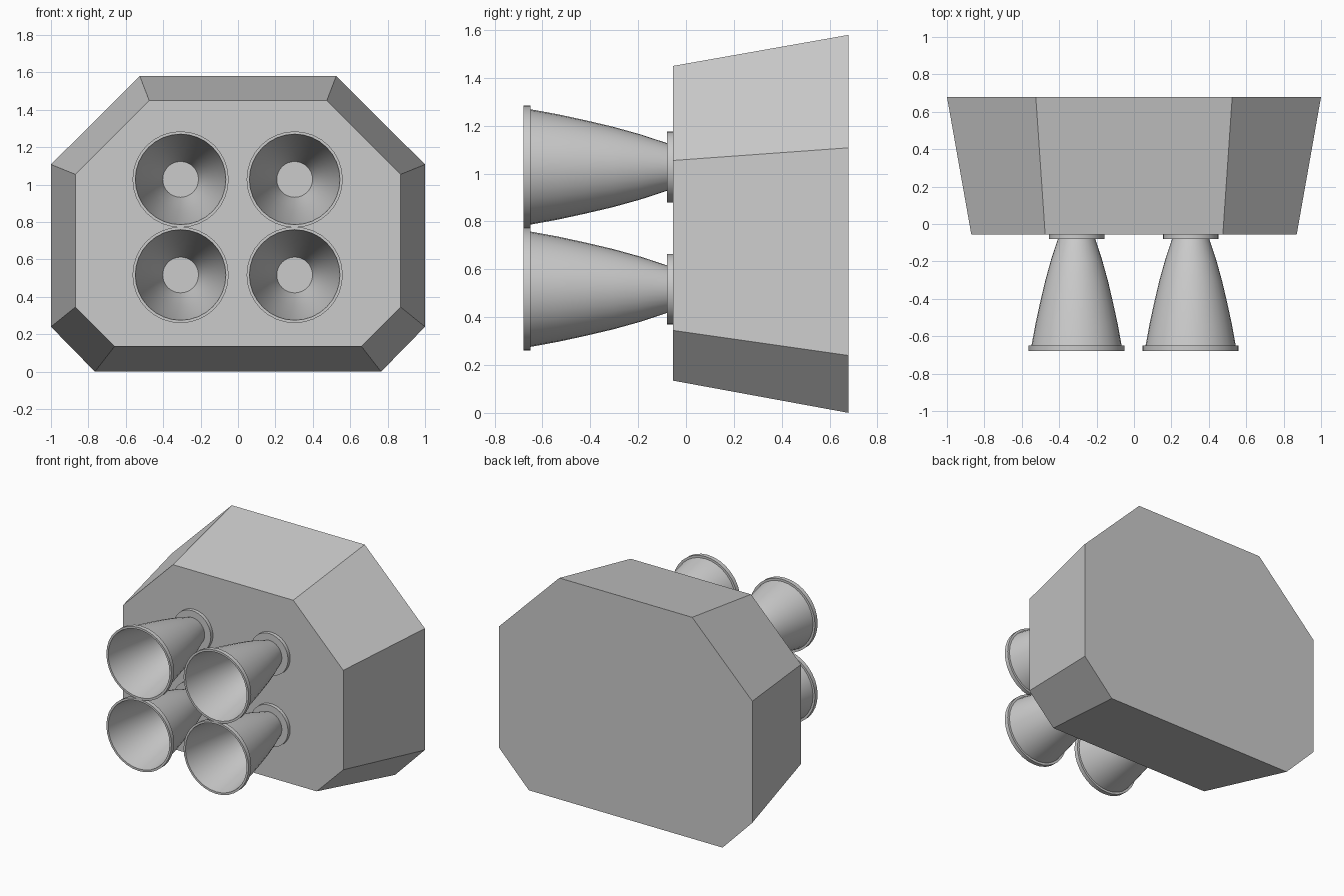
import bpy, bmesh, math

if "Cube" in bpy.data.objects:
    bpy.data.objects.remove(bpy.data.objects["Cube"])


def finish(name, bm, smooth=False):
    bmesh.ops.recalc_face_normals(bm, faces=bm.faces)
    mesh = bpy.data.meshes.new(name)
    bm.to_mesh(mesh)
    bm.free()
    obj = bpy.data.objects.new(name, mesh)
    bpy.context.collection.objects.link(obj)
    if smooth:
        bpy.ops.object.select_all(action='DESELECT')
        obj.select_set(True)
        bpy.context.view_layer.objects.active = obj
        bpy.ops.object.shade_smooth_by_angle(angle=math.radians(30))
    return obj


def mirrored(half):
    # half outline from bottom to top on +x, completed on -x
    return half + [(-x, z) for x, z in reversed(half)]


def loft(name, y0, half0, y1, half1):
    bm = bmesh.new()
    a = [bm.verts.new((x, y0, z)) for x, z in mirrored(half0)]
    b = [bm.verts.new((x, y1, z)) for x, z in mirrored(half1)]
    bm.faces.new(a)
    bm.faces.new(b)
    n = len(a)
    for i in range(n):
        j = (i + 1) % n
        bm.faces.new((a[i], a[j], b[j], b[i]))
    return finish(name, bm)


def lathe(name, profile, closed, cx, cz, segments=32):
    # revolve (radius, y) points around a y-parallel axis
    bm = bmesh.new()
    rings = []
    for r, y in profile:
        rings.append([bm.verts.new((cx + r * math.cos(2 * math.pi * k / segments), y,
                                    cz + r * math.sin(2 * math.pi * k / segments)))
                      for k in range(segments)])
    pairs = list(zip(rings, rings[1:]))
    if closed:
        pairs.append((rings[-1], rings[0]))
    else:
        bm.faces.new(rings[0])
        bm.faces.new(rings[-1])
    for p, q in pairs:
        for k in range(segments):
            m = (k + 1) % segments
            bm.faces.new((p[k], p[m], q[m], q[k]))
    return finish(name, bm, smooth=True)


# Tapered eight-sided housing
loft("engine_housing",
     -0.055, [(0.66, 0.135), (0.87, 0.345), (0.87, 1.055), (0.475, 1.45)],
     0.68, [(0.765, 0.0), (1.0, 0.24), (1.0, 1.108), (0.525, 1.58)])

# Thin-walled bell: outer curve, square lip, then inner curve back to the throat
curve = [(0.099, -0.078), (0.136, -0.19), (0.168, -0.305), (0.195, -0.42),
         (0.22, -0.535), (0.241, -0.65)]
wall = 0.004
bell = (curve + [(0.257, -0.65), (0.257, -0.68), (0.242, -0.68)]
        + [(r - wall, y) for r, y in reversed(curve)])

# Four nozzles, each a bell on a mounting collar
for row, cz in (("lower", 0.517), ("upper", 1.028)):
    for side, cx in (("left", -0.307), ("right", 0.303)):
        lathe(f"{row}_{side}_nozzle_bell", bell, True, cx, cz)
        lathe(f"{row}_{side}_nozzle_collar",
              [(0.148, -0.08), (0.148, -0.05)], False, cx, cz)
